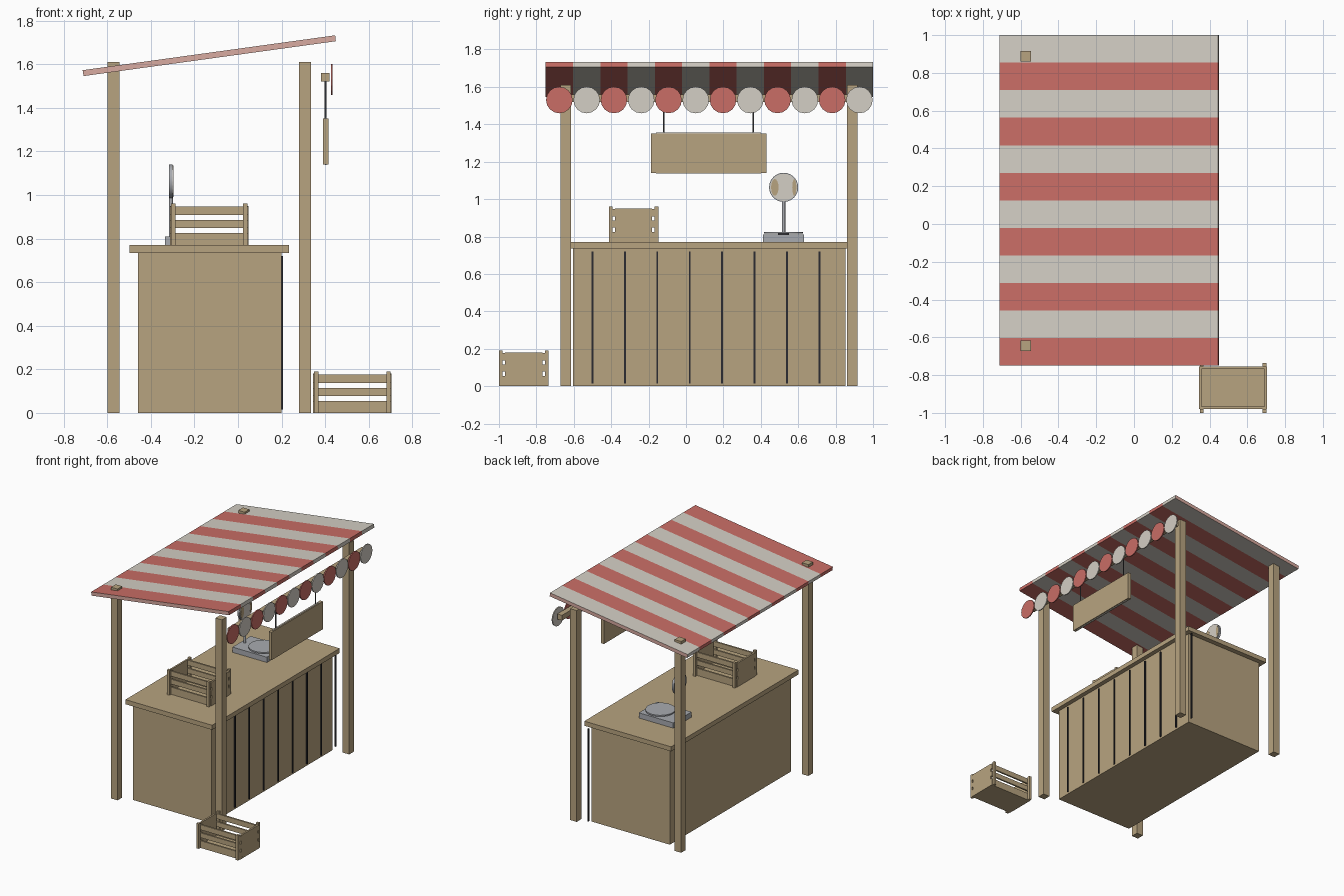
import bpy, bmesh, math
from mathutils import Matrix, Vector

cube = bpy.data.objects.get("Cube")
if cube:
    bpy.data.objects.remove(cube, do_unlink=True)


def material(name, *srgb):
    color = [((c + 0.055) / 1.055) ** 2.4 for c in srgb] + [1]
    m = bpy.data.materials.new(name)
    m.use_nodes = True
    m.diffuse_color = color
    m.node_tree.nodes["Principled BSDF"].inputs["Base Color"].default_value = color
    return m


wood = material("wood", 0.72, 0.64, 0.50)
red = material("awning red", 0.79, 0.43, 0.40)
cream = material("cream", 0.83, 0.81, 0.77)
pink = material("awning edge pink", 0.85, 0.67, 0.63)
dark = material("dark gap", 0.17, 0.17, 0.19)
metal = material("metal", 0.66, 0.67, 0.69)
rope = material("rope grey", 0.36, 0.36, 0.37)


def finish(name, bm, *mats):
    bmesh.ops.recalc_face_normals(bm, faces=bm.faces)
    mesh = bpy.data.meshes.new(name)
    bm.to_mesh(mesh)
    bm.free()
    obj = bpy.data.objects.new(name, mesh)
    for m in mats:
        mesh.materials.append(m)
    bpy.context.collection.objects.link(obj)
    return obj


def add_box(bm, xs, ys, zs):
    size = [b - a for a, b in (xs, ys, zs)]
    mid = Vector([(a + b) / 2 for a, b in (xs, ys, zs)])
    bmesh.ops.create_cube(bm, size=1, matrix=Matrix.Translation(mid) @ Matrix.Diagonal((*size, 1)))


def box(name, xs, ys, zs, mat):
    bm = bmesh.new()
    add_box(bm, xs, ys, zs)
    return finish(name, bm, mat)


def cylinder(name, center, radius, depth, mat, axis="Z", sides=24, smooth=False):
    bm = bmesh.new()
    turn = Matrix.Rotation(math.pi / 2, 4, "Y") if axis == "X" else Matrix()
    bmesh.ops.create_cone(bm, cap_ends=True, segments=sides, radius1=radius, radius2=radius,
                          depth=depth, matrix=Matrix.Translation(center) @ turn)
    if smooth:
        for f in bm.faces:
            f.smooth = len(f.verts) == 4
        for e in bm.edges:
            e.smooth = all(len(f.verts) == 4 for f in e.link_faces)
    return finish(name, bm, mat)


# Striped sloping awning: one ring of four corners at each stripe boundary
STRIPES, Y0, Y1 = 12, -0.75, 1.0
STEP = (Y1 - Y0) / STRIPES
section = [(-0.709, 1.546), (0.449, 1.706), (0.446, 1.733), (-0.713, 1.573)]
bm = bmesh.new()
rings = [[bm.verts.new((x, Y0 + i * STEP, z)) for x, z in section] for i in range(STRIPES + 1)]
for i in range(STRIPES):
    for k in range(4):
        n = (k + 1) % 4
        f = bm.faces.new((rings[i][k], rings[i][n], rings[i + 1][n], rings[i + 1][k]))
        f.material_index = i % 2
for ring in (rings[0], rings[-1]):
    bm.faces.new(ring).material_index = 2
finish("awning", bm, red, cream, pink)

# Scalloped trim discs and the beam behind them
for i in range(STRIPES):
    cylinder("trim_disc", (0.43, Y0 + (i + 0.5) * STEP, 1.53), 0.071, 0.008,
             (red, cream)[i % 2], "X", 16)
box("trim_beam", (0.38, 0.42), (-0.67, 0.95), (1.52, 1.56), wood)

# Corner posts
for x in (-0.6, 0.28):
    for y in (-0.672, 0.86):
        box("post", (x, x + 0.055), (y, y + 0.056), (0, 1.61), wood)

# Counter with dark gaps between the front planks
box("counter_body", (-0.46, 0.2), (-0.605, 0.852), (0, 0.735), wood)
box("counter_top", (-0.497, 0.234), (-0.645, 0.89), (0.735, 0.77), wood)
for i in range(9):
    y = -0.5 + i * 0.1733
    box("plank_gap", (0.198, 0.207), (y - 0.005, y + 0.005), (0.015, 0.72), dark)

# Hanging sign board
box("sign_board", (0.391, 0.415), (-0.188, 0.43), (1.14, 1.352), wood)
for z in (1.137, 1.352):
    box("sign_edge", (0.399, 0.407), (-0.16, 0.4), (z, z + 0.003), cream)
for y in (-0.12, 0.36):
    cylinder("sign_rope", (0.402, y, 1.435), 0.004, 0.17, rope, sides=8)


# Slatted crate with solid ends and outer corner battens
def crate(name, x, y, z):
    bm = bmesh.new()
    w, d, t = 0.36, 0.265, 0.013
    add_box(bm, (x, x + w), (y + 0.02, y + d - 0.02), (z, z + t))
    for a in (x, x + w - t):
        add_box(bm, (a, a + t), (y + 0.033, y + d - 0.033), (z, z + 0.18))
    for b in (y + 0.02, y + d - 0.033):
        for low, high in ((0, 0.055), (0.078, 0.115), (0.138, 0.177)):
            add_box(bm, (x, x + w), (b, b + t), (z + low, z + high))
    for a in (x + 0.004, x + w - 0.024):
        for b in (y, y + d - 0.02):
            add_box(bm, (a, a + 0.02), (b, b + 0.02), (z, z + 0.19))
    finish(name, bm, wood)


crate("counter_crate", -0.312, -0.413, 0.77)
crate("ground_crate", 0.345, -1.0, 0)

# Weighing scale: base, pan, stem and round dial
box("scale_base", (-0.335, -0.045), (0.412, 0.632), (0.77, 0.81), metal)
cylinder("scale_pan_support", (-0.15, 0.522, 0.812), 0.03, 0.012, dark)
cylinder("scale_pan", (-0.15, 0.522, 0.82), 0.104, 0.01, metal, smooth=True)
cylinder("scale_stem", (-0.308, 0.522, 0.9), 0.009, 0.19, metal, sides=12, smooth=True)
cylinder("scale_dial", (-0.309, 0.522, 1.063), 0.078, 0.016, metal, "X", 24, True)
cylinder("dial_face", (-0.299, 0.522, 1.063), 0.073, 0.004, cream, "X")
for y, half in ((0.475, 0.02), (0.579, 0.011)):
    patch = cylinder("dial_patch", (0, 0, 0), 1, 0.002, wood, "X", 16)
    patch.location = (-0.2965, y, 1.063)
    patch.scale = (1, half, 0.045)
